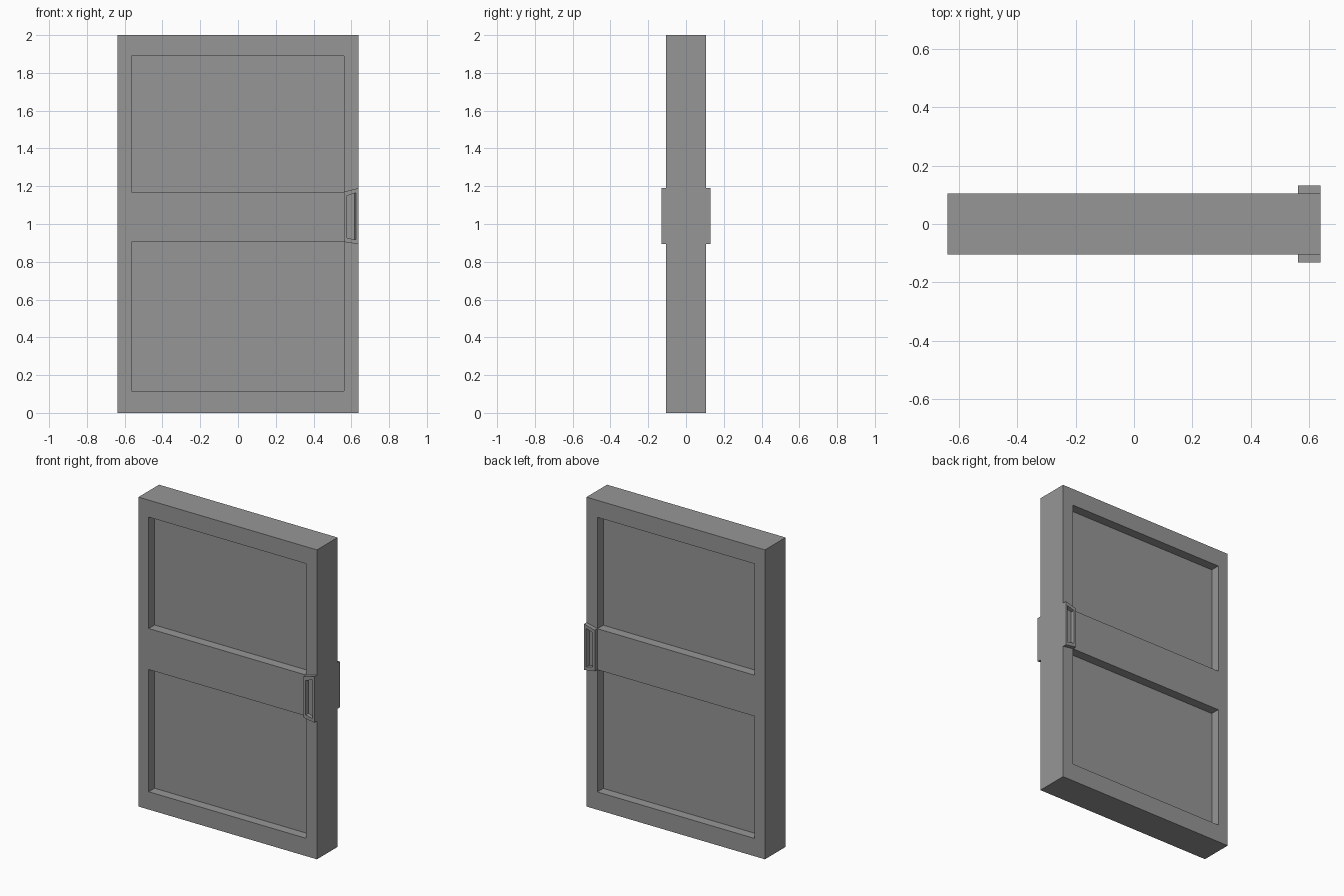
import bpy
import bmesh

cube = bpy.data.objects.get("Cube")
if cube:
    bpy.data.objects.remove(cube, do_unlink=True)

GREY = (0.305, 0.305, 0.305, 1.0)
HALF = 0.105        # half thickness of the door
PANEL = 0.06        # depth of the panel recesses
GRIP = 0.026        # height of the handle plate

grey = bpy.data.materials.new("plain_grey")
grey.use_nodes = True
grey.diffuse_color = GREY
grey.node_tree.nodes["Principled BSDF"].inputs["Base Color"].default_value = GREY


def push(bm, face, dy):
    """Extrude one face along y and return its new cap."""
    cap = bmesh.ops.extrude_discrete_faces(bm, faces=[face])["faces"][0]
    bmesh.ops.translate(bm, verts=cap.verts, vec=(0, dy, 0))
    return cap


bm = bmesh.new()

# Front sheet: stiles and rails as a grid, splayed beside the handle
xs = [-0.638, -0.565, 0.56, 0.638]
zs = [0, 0.115, 0.905, 1.17, 1.89, 2]
splay = {2: -0.012, 3: 0.02}
grid = [[bm.verts.new((x, -HALF, z + (splay.get(j, 0) if i == 3 else 0)))
         for j, z in enumerate(zs)] for i, x in enumerate(xs)]
cells = {}
for i in range(len(xs) - 1):
    for j in range(len(zs) - 1):
        cells[i, j] = bm.faces.new((grid[i][j], grid[i + 1][j],
                                    grid[i + 1][j + 1], grid[i][j + 1]))

# Door edge: the rim runs back to the middle plane
rim = [e for e in bm.edges if e.is_boundary]
new = bmesh.ops.extrude_edge_only(bm, edges=rim)["geom"]
for v in new:
    if isinstance(v, bmesh.types.BMVert):
        v.co.y = 0

# Two sunken panels
for j in (1, 3):
    push(bm, cells[1, j], PANEL)

# Raised handle plate with a finger recess
plate = push(bm, cells[2, 2], -GRIP)
bmesh.ops.inset_individual(bm, faces=[plate], thickness=0.005)
mid = sum((v.co for v in plate.verts), start=plate.verts[0].co * 0) / 4
corners = [(0.576 if v.co.x < mid.x else 0.624, v) for v in plate.verts]
for x, v in corners:
    v.co.z = mid.z + (v.co.z - mid.z) * 0.86
    v.co.x = x
floor = push(bm, plate, GRIP)
for v in floor.verts:
    if v.co.x > mid.x:
        v.co.x -= 0.006

bmesh.ops.recalc_face_normals(bm, faces=bm.faces)
mesh = bpy.data.meshes.new("door")
bm.to_mesh(mesh)
bm.free()
mesh.materials.append(grey)
door = bpy.data.objects.new("door", mesh)
bpy.context.scene.collection.objects.link(door)

# The back repeats the front
mirror = door.modifiers.new("back_half", 'MIRROR')
mirror.use_axis = (False, True, False)
mirror.use_clip = True
